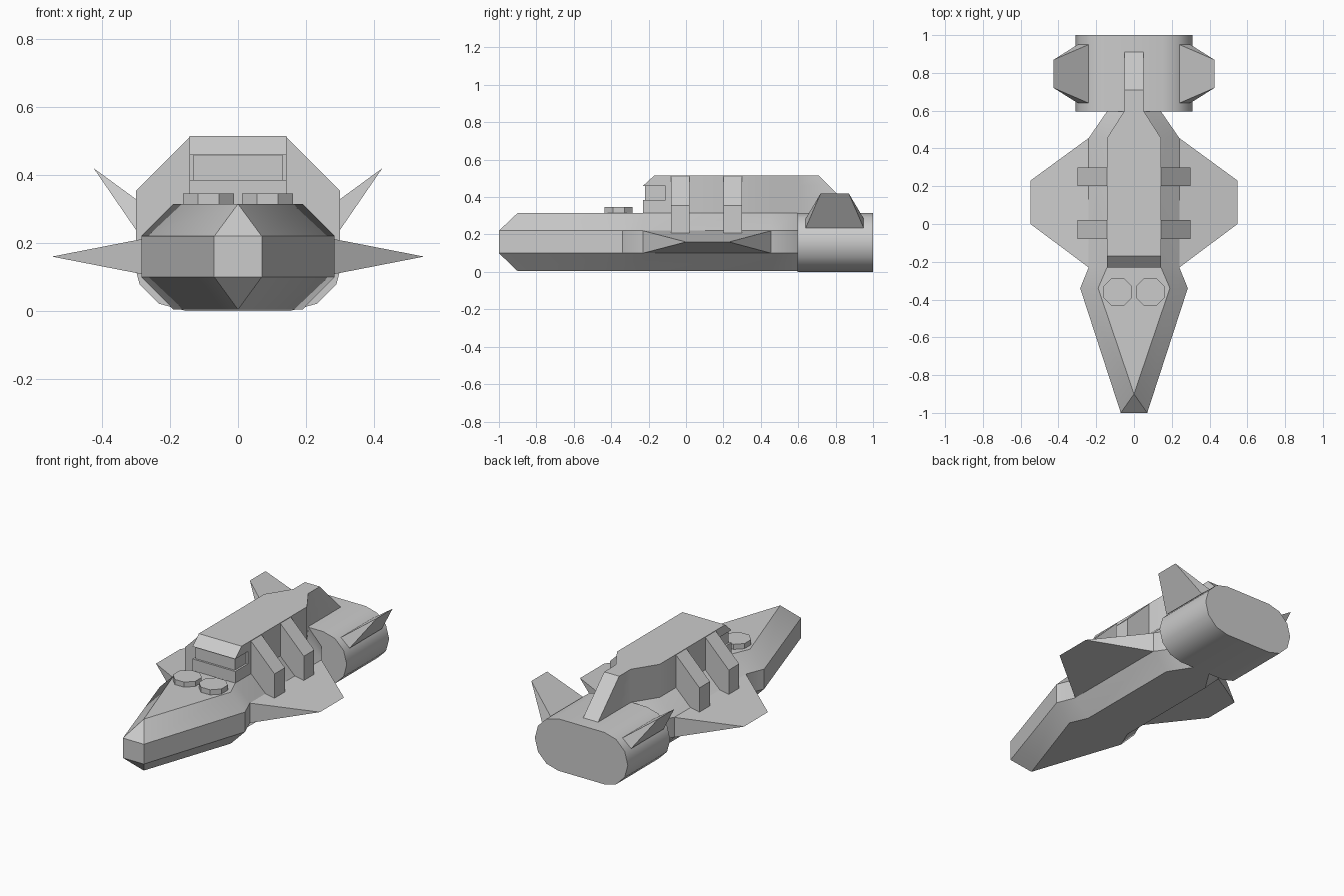
import bpy, bmesh
from math import radians, sin, cos, pi

if "Cube" in bpy.data.objects:
    bpy.data.objects.remove(bpy.data.objects["Cube"])


def loft(name, loops, smooth=True):
    """Closed solid skinned through equal-length loops of 3D points."""
    bm = bmesh.new()
    rings = [[bm.verts.new(p) for p in loop] for loop in loops]
    n = len(rings[0])
    for a, b in zip(rings, rings[1:]):
        for i in range(n):
            j = (i + 1) % n
            bm.faces.new((a[i], a[j], b[j], b[i]))
    bm.faces.new(rings[0][::-1])
    bm.faces.new(rings[-1])
    bmesh.ops.remove_doubles(bm, verts=bm.verts, dist=1e-4)
    bmesh.ops.recalc_face_normals(bm, faces=bm.faces)
    me = bpy.data.meshes.new(name)
    bm.to_mesh(me)
    bm.free()
    ob = bpy.data.objects.new(name, me)
    bpy.context.collection.objects.link(ob)
    if smooth:
        bpy.ops.object.select_all(action='DESELECT')
        ob.select_set(True)
        bpy.context.view_layer.objects.active = ob
        bpy.ops.object.shade_smooth_by_angle(angle=radians(38))
    return ob


def pair(name, loops):
    """Left and right copies of a lofted part."""
    for side, s in (("right", 1), ("left", -1)):
        loft(f"{name}_{side}", [[(s * x, y, z) for x, y, z in l] for l in loops], False)


def plan(half, z):
    """Symmetric plan outline at height z from its right half."""
    return [(x, y, z) for x, y in half] + [(-x, y, z) for x, y in reversed(half)]


# Hull: vertical sides with chamfers to narrower deck and belly
outer = [(0.07, -1), (0.285, -0.34), (0.24, -0.23), (0.24, 0.455), (0.14, 0.6)]
inner = [(0, -0.9), (0.19, -0.34), (0.143, -0.23), (0.143, 0.455), (0.05, 0.6)]
loft("hull", [plan(inner, 0.004), plan(outer, 0.10), plan(outer, 0.22), plan(inner, 0.315)])


# Cabin with recessed wraparound window band and sloping tail spine
def cabin_level(z, w, front):
    return plan([(w, front), (w, -0.11), (0.143, -0.11), (0.143, 0.455),
                 (0.05, 0.6), (0.05, 0.91 - (z - 0.315))], z)


loft("cabin", [cabin_level(0.31, 0.143, -0.23), cabin_level(0.385, 0.143, -0.23),
               cabin_level(0.385, 0.131, -0.218), cabin_level(0.46, 0.131, -0.218),
               cabin_level(0.46, 0.143, -0.23), cabin_level(0.515, 0.143, -0.17)])

# Rear engine block: rounded-end section
r, cx = 0.157, 0.154
section = []
for s, start in ((1, -pi / 2), (-1, pi / 2)):
    for i in range(7):
        a = start + i * pi / 6
        section.append((s * cx + r * cos(a), r + r * sin(a)))
loft("engine", [[(x, y, z) for x, z in section] for y in (0.595, 1.0)])

# Wedge wings
pair("wing", [
    [(0.24, -0.23, 0.10), (0.24, 0.455, 0.10), (0.24, 0.455, 0.22), (0.24, -0.23, 0.22)],
    [(0.548, 0, 0.16), (0.548, 0.23, 0.16), (0.548, 0.23, 0.16), (0.548, 0, 0.16)]])

# Tail fins
pair("tail_fin", [
    [(0.24, 0.64, 0.285), (0.24, 0.95, 0.285), (0.298, 0.95, 0.235), (0.298, 0.64, 0.235)],
    [(0.425, 0.72, 0.42), (0.425, 0.87, 0.42), (0.425, 0.87, 0.42), (0.425, 0.72, 0.42)]])

# Side struts between cabin roof and wings
strut = [(0.14, 0.515), (0.30, 0.355), (0.30, 0.205), (0.14, 0.205)]
for label, y0, y1 in (("front", -0.08, 0.02), ("rear", 0.2, 0.3)):
    pair(f"{label}_strut", [[(x, y, z) for x, z in strut] for y in (y0, y1)])

# Octagonal deck hatches
octagon = [(0.087 + 0.081 * cos((i + 0.5) * pi / 4), -0.36 + 0.081 * sin((i + 0.5) * pi / 4))
           for i in range(8)]
pair("deck_hatch", [[(x, y, z) for x, y in octagon] for z in (0.31, 0.346)])
